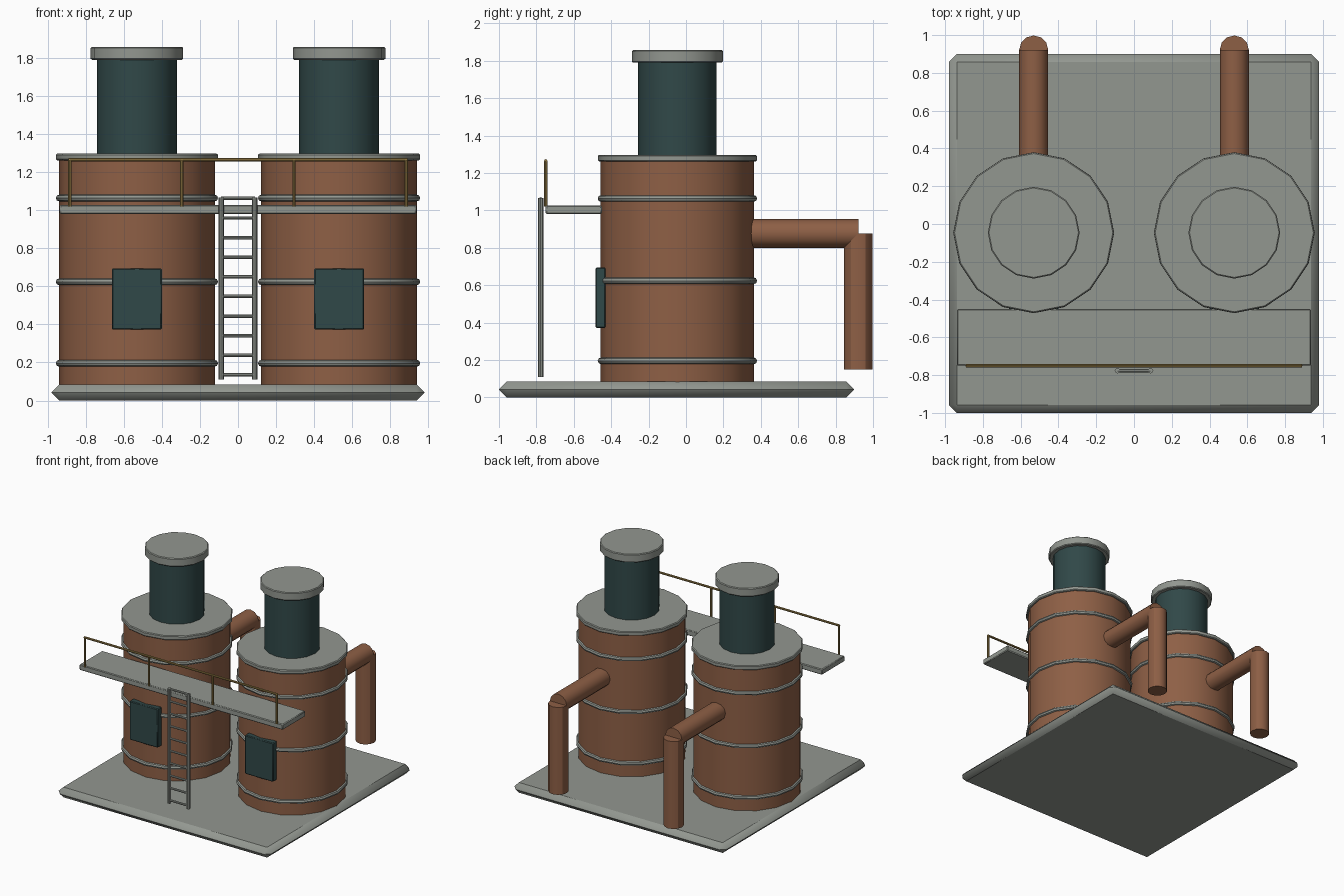
import bpy
from mathutils import Vector

cube = bpy.data.objects.get("Cube")
if cube:
    bpy.data.objects.remove(cube, do_unlink=True)


def material(name, rgb):
    m = bpy.data.materials.new(name)
    m.use_nodes = True
    m.diffuse_color = (*rgb, 1)
    m.node_tree.nodes["Principled BSDF"].inputs["Base Color"].default_value = (*rgb, 1)
    return m


BRICK = material("brick brown", (0.27, 0.115, 0.06))
GREY = material("concrete grey", (0.29, 0.31, 0.28))
TEAL = material("dark teal", (0.03, 0.065, 0.065))
BRASS = material("brass", (0.3, 0.2, 0.06))


def finish(name, mat, bevel=0):
    ob = bpy.context.object
    ob.name = name
    ob.data.materials.append(mat)
    if bevel:
        mod = ob.modifiers.new("Bevel", 'BEVEL')
        mod.width = bevel
        mod.segments = 1
        mod.limit_method = 'ANGLE'
    bpy.ops.object.shade_smooth_by_angle()
    return ob


def box(name, lo, hi, mat, bevel):
    lo, hi = Vector(lo), Vector(hi)
    bpy.ops.mesh.primitive_cube_add(size=1, location=(lo + hi) / 2)
    bpy.context.object.scale = hi - lo
    bpy.ops.object.transform_apply(location=False, rotation=False, scale=True)
    return finish(name, mat, bevel)


def rod(name, a, b, r, mat, sides=8, bevel=0):
    """Cylinder running from point a to point b."""
    a, b = Vector(a), Vector(b)
    bpy.ops.mesh.primitive_cylinder_add(vertices=sides, radius=r, depth=(b - a).length,
                                        location=(a + b) / 2)
    bpy.context.object.rotation_euler = Vector((0, 0, 1)).rotation_difference(b - a).to_euler()
    return finish(name, mat, bevel)


# Base slab with fully chamfered rim
box("base_slab", (-0.98, -1, 0), (0.98, 0.9, 0.085), GREY, 0.042)

# Two identical vessels with chimneys, bands, doors and outlet pipes
CY = -0.046
for side, x in (("right", -0.531), ("left", 0.531)):
    def upright(part, z0, z1, r, mat, bevel=0):
        rod(f"{side}_{part}", (x, CY, z0), (x, CY, z1), r, mat, 16, bevel)

    upright("vessel_body", 0.08, 1.28, 0.41, BRICK)
    upright("vessel_lid", 1.262, 1.297, 0.425, GREY, 0.006)
    upright("chimney", 1.28, 1.8, 0.21, TEAL)
    upright("chimney_cap", 1.79, 1.858, 0.243, GREY, 0.006)

    for i, z in enumerate((0.196, 0.624, 1.064)):
        bpy.ops.mesh.primitive_torus_add(major_radius=0.408, minor_radius=0.018,
                                         major_segments=16, minor_segments=8,
                                         location=(x, CY, z))
        finish(f"{side}_band_{i + 1}", GREY)

    box(f"{side}_door", (x - 0.131, -0.484, 0.372), (x + 0.131, -0.43, 0.695), TEAL, 0.006)
    rod(f"{side}_outlet_pipe", (x, 0.3, 0.877), (x, 0.921, 0.877), 0.077, BRICK, 12)
    rod(f"{side}_down_pipe", (x, 0.921, 0.15), (x, 0.921, 0.877), 0.077, BRICK, 12)

# Walkway with brass railing
box("walkway", (-0.937, -0.75, 0.98), (0.937, -0.45, 1.027), GREY, 0.006)
RY = -0.75
rod("handrail", (-0.89, RY, 1.265), (0.89, RY, 1.265), 0.009, BRASS)
for i in range(4):
    px = -0.884 + i * 0.589
    rod(f"rail_post_{i + 1}", (px, RY, 1.02), (px, RY, 1.265), 0.009, BRASS)

# Ladder
LY = -0.777
for side, x in (("right", -0.088), ("left", 0.088)):
    rod(f"{side}_ladder_rail", (x, LY, 0.11), (x, LY, 1.067), 0.014, GREY)
for i in range(10):
    z = 0.135 + i * 0.103
    rod(f"ladder_rung_{i + 1}", (-0.088, LY, z), (0.088, LY, z), 0.009, GREY)
